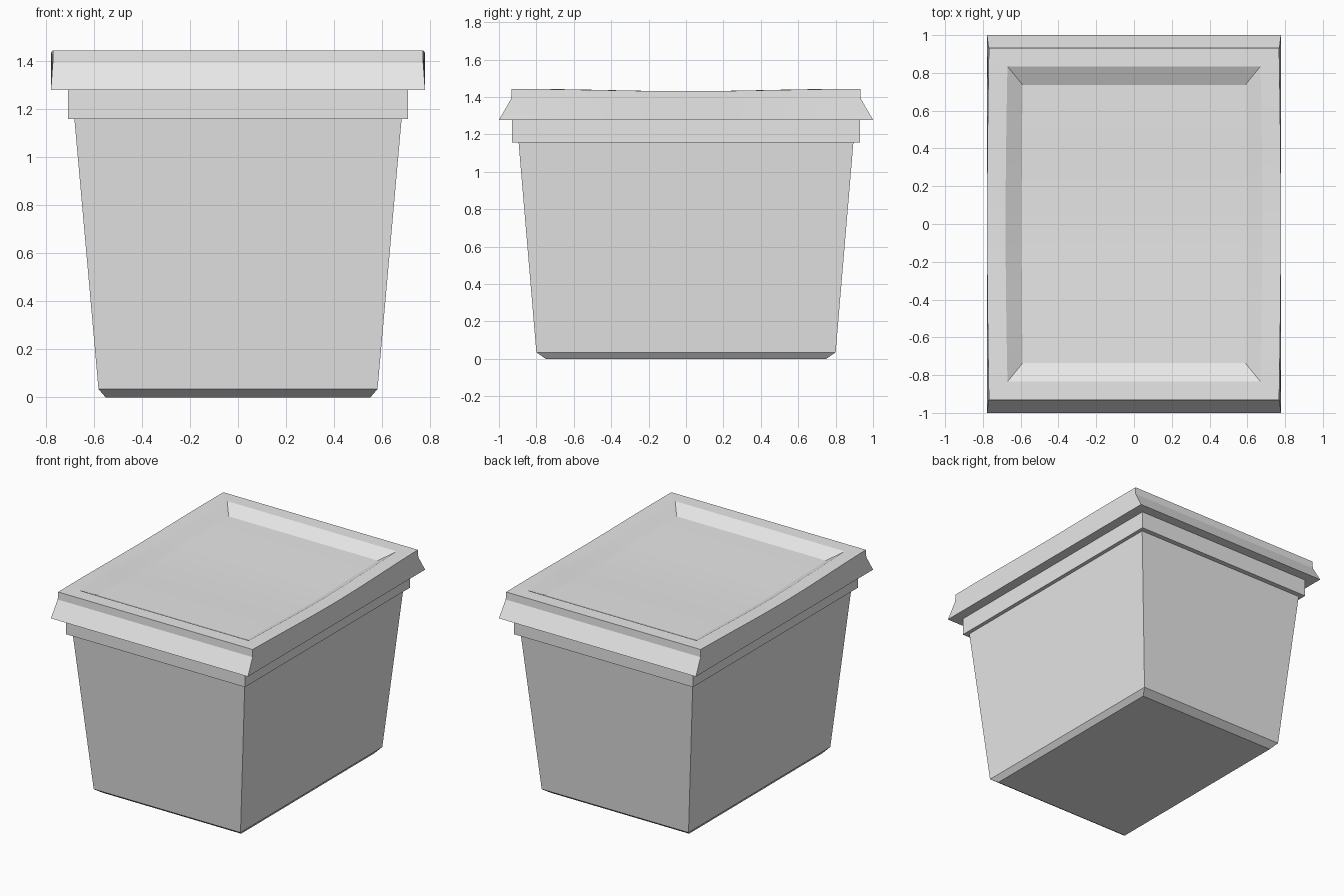
import bpy
import bmesh
import math

cube = bpy.data.objects.get("Cube")
if cube:
    bpy.data.objects.remove(cube, do_unlink=True)

grey = bpy.data.materials.new("light grey plastic")
grey.use_nodes = True
grey.diffuse_color = (0.8, 0.8, 0.8, 1)
grey.node_tree.nodes["Principled BSDF"].inputs["Base Color"].default_value = (0.8, 0.8, 0.8, 1)


def loft_box(name, rings, stations=(-1, 1)):
    """Stack rectangular rings (half width, half depth, height, bulge, sag).
    Stations divide the long sides so they can bow out and dip in the middle."""
    bm = bmesh.new()
    loops = []
    for half_x, half_y, z, bulge, sag in rings:
        loop = []
        for side in (1, -1):
            for t in stations:
                bow = math.cos(t * math.pi / 2)
                dip = bow * bow
                loop.append(bm.verts.new((side * (half_x + bulge * bow), side * t * half_y, z - sag * dip)))
        loops.append(loop)
    count = len(loops[0])

    # Walls between neighbouring rings
    for low, high in zip(loops, loops[1:]):
        for i in range(count):
            j = (i + 1) % count
            bm.faces.new((low[i], low[j], high[j], high[i]))

    # End caps made of strips across the width
    for loop in (loops[0], loops[-1]):
        for i in range(count // 2 - 1):
            bm.faces.new((loop[i], loop[i + 1], loop[count - 2 - i], loop[count - 1 - i]))

    bmesh.ops.recalc_face_normals(bm, faces=bm.faces)
    mesh = bpy.data.meshes.new(name)
    bm.to_mesh(mesh)
    bm.free()
    mesh.materials.append(grey)
    obj = bpy.data.objects.new(name, mesh)
    bpy.context.collection.objects.link(obj)
    return obj


# Tapered tub with a chamfered foot
loft_box("tub", [
    (0.55, 0.75, 0, 0, 0),
    (0.58, 0.80, 0.035, 0, 0),
    (0.68, 0.895, 1.157, 0, 0),
])

# Straight collar under the lid
loft_box("tub_collar", [
    (0.707, 0.93, 1.157, 0, 0),
    (0.707, 0.93, 1.279, 0, 0),
])

# Lid with flared ends, a dipping top and a recessed panel
lid = loft_box("lid", [
    (0.70, 0.92, 1.278, 0, 0),
    (0.778, 1.0, 1.278, 0, 0),
    (0.77, 0.935, 1.39, 0.008, 0),
    (0.768, 0.932, 1.443, 0.01, 0.012),
    (0.67, 0.835, 1.443, 0.01, 0.012),
    (0.59, 0.737, 1.393, 0.005, 0.012),
], stations=(-1, -0.75, -0.5, -0.25, 0, 0.25, 0.5, 0.75, 1))

bpy.ops.object.select_all(action="DESELECT")
lid.select_set(True)
bpy.context.view_layer.objects.active = lid
bpy.ops.object.shade_smooth_by_angle(angle=math.radians(15))
